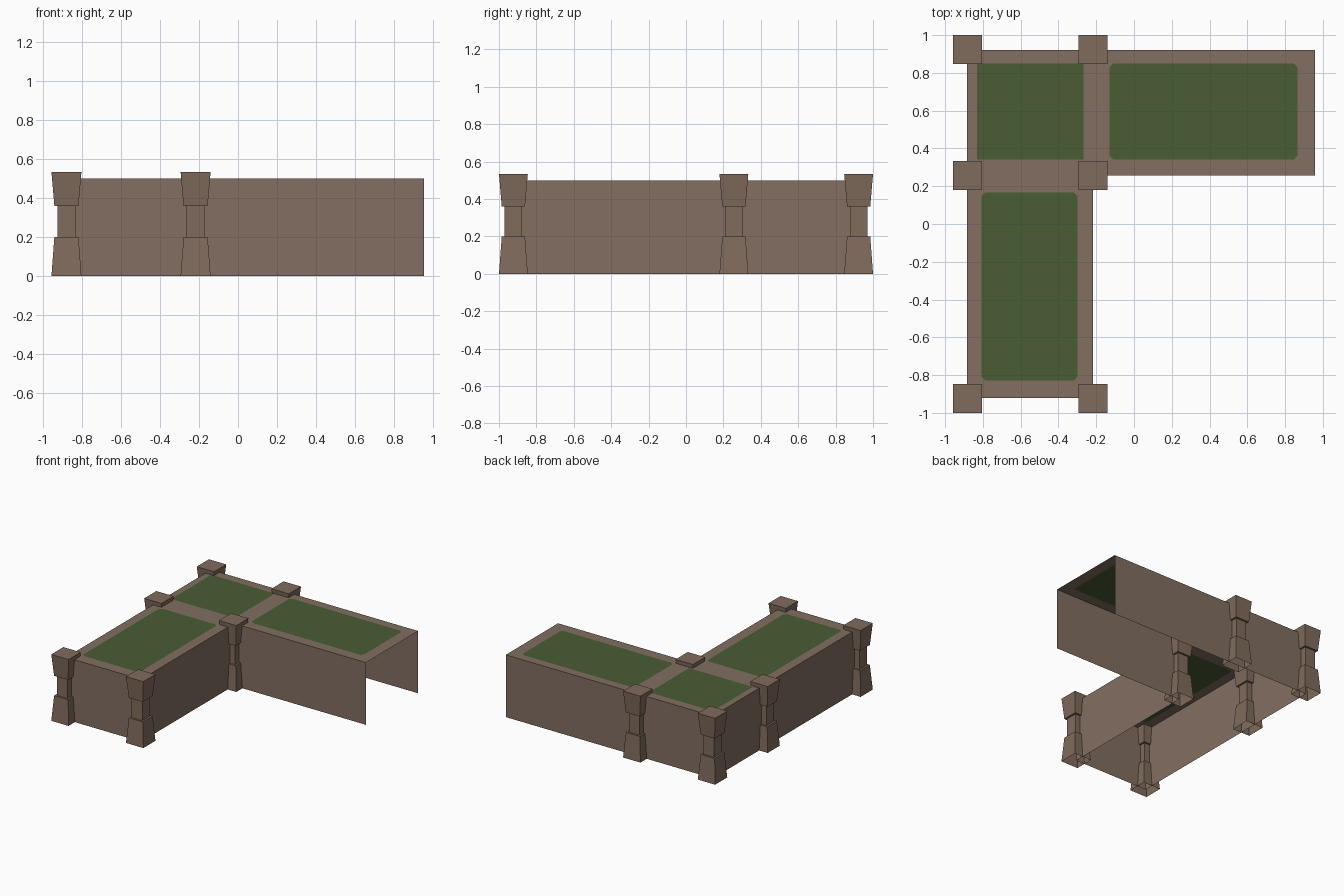
import bpy
import bmesh
from mathutils import Vector
from mathutils.geometry import tessellate_polygon

if "Cube" in bpy.data.objects:
    bpy.data.objects.remove(bpy.data.objects["Cube"])

H = 0.5  # planter height


def material(name, rgb):
    m = bpy.data.materials.new(name)
    m.diffuse_color = (*rgb, 1)
    m.use_nodes = True
    m.node_tree.nodes["Principled BSDF"].inputs["Base Color"].default_value = m.diffuse_color
    return m


BROWN = material("wall brown", (0.223, 0.156, 0.119))
PILLAR = material("pillar brown", (0.214, 0.147, 0.107))
GREEN = material("hedge green", (0.067, 0.107, 0.034))


def add_object(name, bm, mat):
    bmesh.ops.remove_doubles(bm, verts=bm.verts, dist=1e-5)
    me = bpy.data.meshes.new(name)
    bm.to_mesh(me)
    bm.free()
    me.materials.append(mat)
    ob = bpy.data.objects.new(name, me)
    bpy.context.collection.objects.link(ob)
    return ob


def rect(x0, x1, y0, y1, c=0.0):
    """Counter-clockwise rectangle with optional cut corners."""
    if c == 0:
        return [(x0, y0), (x1, y0), (x1, y1), (x0, y1)]
    return [(x0 + c, y0), (x1 - c, y0), (x1, y0 + c), (x1, y1 - c),
            (x1 - c, y1), (x0 + c, y1), (x0, y1 - c), (x0, y0 + c)]


# L-shaped outline, starting and ending at the open right end
outline = [(0.957, 0.92), (-0.883, 0.92), (-0.883, -0.92),
           (-0.217, -0.92), (-0.217, 0.257), (0.957, 0.257)]
beds = {
    "corner_bed": rect(-0.832, -0.267, 0.342, 0.85),
    "right_bed": rect(-0.13, 0.866, 0.342, 0.85, 0.02),
    "front_bed": rect(-0.808, -0.299, -0.828, 0.167, 0.02),
}

# Outer walls: single sheets, with no floor and no right end
bm = bmesh.new()
for a, b in zip(outline, outline[1:]):
    bm.faces.new([bm.verts.new(p) for p in
                  ((*a, 0), (*b, 0), (*b, H), (*a, H))])
add_object("planter_walls", bm, BROWN)

# Top rim with an opening for each bed
loops = [[Vector((*p, H)) for p in lp] for lp in (outline, *beds.values())]
points = [p for lp in loops for p in lp]
bm = bmesh.new()
verts = [bm.verts.new(p) for p in points]
for tri in tessellate_polygon(loops):
    bm.faces.new([verts[i] for i in tri])
bm.normal_update()
bmesh.ops.reverse_faces(bm, faces=[f for f in bm.faces if f.normal.z < 0])
add_object("planter_rim", bm, BROWN)

# Green beds filling the openings
for name, loop in beds.items():
    bm = bmesh.new()
    bm.faces.new([bm.verts.new((*p, H)) for p in loop])
    add_object(name, bm, GREEN)

# Square pillars: (half width, height) profile, open below
profile = [(0.077, 0), (0.062, 0.2), (0.047, 0.2),
           (0.047, 0.36), (0.062, 0.36), (0.077, 0.533)]


def pillar(name, x, y):
    bm = bmesh.new()
    rings = [[bm.verts.new((x + px, y + py, z)) for px, py in rect(-w, w, -w, w)]
             for w, z in profile]
    for lo, hi in zip(rings, rings[1:]):
        for i in range(4):
            j = (i + 1) % 4
            bm.faces.new((lo[i], lo[j], hi[j], hi[i]))
    bm.faces.new(rings[-1])
    add_object(name, bm, PILLAR)


for row, y in (("front", -0.923), ("middle", 0.256), ("back", 0.923)):
    for side, x in (("left", -0.882), ("right", -0.218)):
        pillar(f"{row}_{side}_pillar", x, y)
